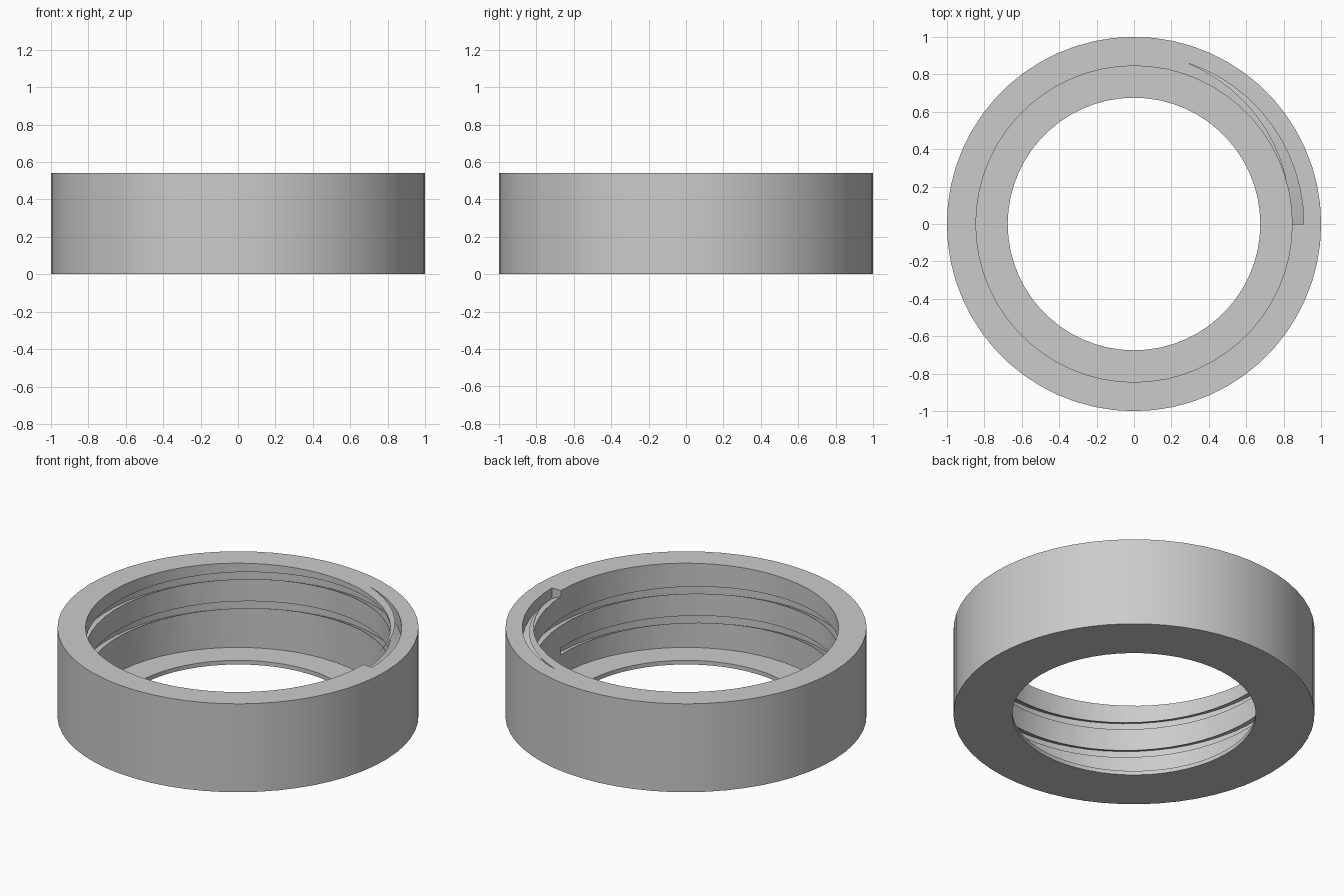
import bpy, bmesh, math

if "Cube" in bpy.data.objects:
    bpy.data.objects.remove(bpy.data.objects["Cube"], do_unlink=True)

SEGS = 60
HEIGHT, FLANGE = 0.54, 0.025
OUTER, BORE, HOLE = 1.0, 0.845, 0.675
GROOVE_R, PITCH, TURNS = 0.907, 0.178, 2
START_Z = HEIGHT - 0.015      # groove centre at its upper end
MOUTH, FLARE = 0.0215, 0.467  # half height at the bore, dovetail slope

grey = bpy.data.materials.new("grey plastic")
grey.use_nodes = True
colour = (0.6, 0.6, 0.6, 1)
grey.diffuse_color = colour
grey.node_tree.nodes["Principled BSDF"].inputs["Base Color"].default_value = colour


def sweep(name, profile, steps, drop=0.0, z0=0.0, closed=True):
    """Sweep an (r, z) loop around z; drop is the fall per turn."""
    bm = bmesh.new()
    rings = []
    for i in range(steps if closed else steps + 1):
        a = math.tau * i / SEGS
        z = z0 - drop * i / SEGS
        rings.append([bm.verts.new((r * math.cos(a), r * math.sin(a), z + h))
                      for r, h in profile])
    n = len(profile)
    for i in range(steps):
        a, b = rings[i], rings[(i + 1) % len(rings)]
        for j in range(n):
            k = (j + 1) % n
            bm.faces.new((a[j], b[j], b[k], a[k]))
    if not closed:
        bm.faces.new(rings[0])
        bm.faces.new(rings[-1][::-1])
    bmesh.ops.recalc_face_normals(bm, faces=bm.faces)
    mesh = bpy.data.meshes.new(name)
    bm.to_mesh(mesh)
    bm.free()
    obj = bpy.data.objects.new(name, mesh)
    bpy.context.collection.objects.link(obj)
    mesh.materials.append(grey)
    return obj


# Collar with a thin inward flange at the base
collar = sweep("threaded_collar", [
    (OUTER, 0), (OUTER, HEIGHT), (BORE, HEIGHT),
    (BORE, FLANGE), (HOLE, FLANGE), (HOLE, 0)], SEGS)

# Dovetail thread groove, two turns, running out through the rim
inner = BORE - 0.015
h_in = MOUTH - FLARE * 0.015
h_out = MOUTH + FLARE * (GROOVE_R - BORE)
cutter = sweep("thread_cutter", [
    (inner, -h_in), (GROOVE_R, -h_out), (GROOVE_R, h_out), (inner, h_in)],
    SEGS * TURNS, PITCH, START_Z, closed=False)

bpy.ops.object.select_all(action="DESELECT")
bpy.context.view_layer.objects.active = collar
collar.select_set(True)
cut = collar.modifiers.new("thread groove", "BOOLEAN")
cut.operation = "DIFFERENCE"
cut.solver = "EXACT"
cut.object = cutter
bpy.ops.object.modifier_apply(modifier=cut.name)
bpy.data.objects.remove(cutter, do_unlink=True)
bpy.ops.object.shade_smooth_by_angle(angle=math.radians(20))
